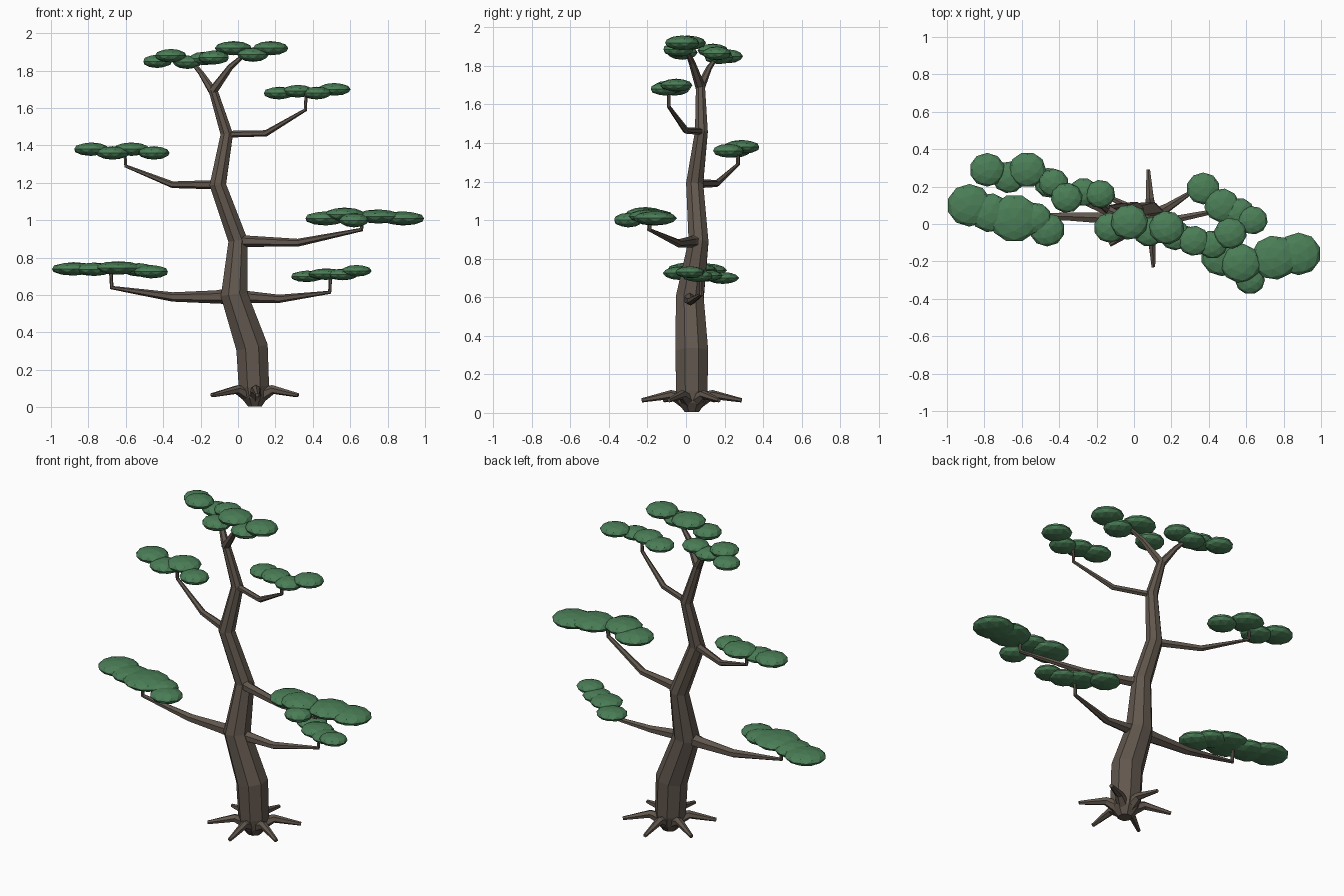
import bpy, bmesh, math
from mathutils import Vector, Matrix


def material(name, color):
    m = bpy.data.materials.new(name)
    m.diffuse_color = (*color, 1)
    return m


BARK = material("bark", (0.12, 0.095, 0.075))
LEAF = material("leaf", (0.07, 0.21, 0.095))


def finish(name, bm, mat):
    me = bpy.data.meshes.new(name)
    bmesh.ops.recalc_face_normals(bm, faces=bm.faces)
    bm.to_mesh(me)
    bm.free()
    me.materials.append(mat)
    ob = bpy.data.objects.new(name, me)
    bpy.context.collection.objects.link(ob)
    return ob


def tube(name, points, sides=8):
    """Tapered faceted limb through (x, y, z, radius) points."""
    bm = bmesh.new()
    pts = [Vector(p[:3]) for p in points]
    rings, prev = [], None
    for i, p in enumerate(pts):
        a = (p - pts[i - 1]).normalized() if i else Vector()
        b = (pts[i + 1] - p).normalized() if i < len(pts) - 1 else Vector()
        t = (a + b).normalized()
        if prev is None:
            ref = Vector((1, 0, 0)) if abs(t.x) < 0.7 else Vector((0, 1, 0))
            u = (ref - t * ref.dot(t)).normalized()
        else:
            u = (prev - t * prev.dot(t)).normalized()
        prev, v = u, t.cross(u)
        angles = [2 * math.pi * (k + 0.5) / sides for k in range(sides)]
        rings.append([bm.verts.new(p + points[i][3] * (u * math.cos(w) + v * math.sin(w)))
                      for w in angles])
    for r, s in zip(rings, rings[1:]):
        for k in range(sides):
            j = (k + 1) % sides
            bm.faces.new((r[k], r[j], s[j], s[k]))
    bm.faces.new(rings[0])
    bm.faces.new(rings[-1])
    return finish(name, bm, BARK)


def pad(name, blobs, thickness=0.036):
    """Cloud of flattened faceted blobs given as (x, y, z, radius)."""
    bm = bmesh.new()
    for i, (x, y, z, r) in enumerate(blobs):
        m = (Matrix.Translation((x, y, z)) @ Matrix.Diagonal((r, r * 0.95, thickness, 1))
             @ Matrix.Rotation(i * 1.1, 4, 'Z'))
        bmesh.ops.create_icosphere(bm, subdivisions=2, radius=1, matrix=m)
    return finish(name, bm, LEAF)


# Winding trunk
tube("trunk", [(0.09, 0.03, 0.005, 0.04), (0.09, 0.03, 0.05, 0.075), (0.085, 0.03, 0.11, 0.088),
               (0.075, 0.03, 0.32, 0.092), (-0.02, 0.02, 0.60, 0.078), (0.0, 0.065, 0.89, 0.056),
               (-0.108, 0.045, 1.19, 0.048), (-0.06, 0.08, 1.46, 0.036), (-0.135, 0.075, 1.70, 0.025)])

# Roots radiating from the base
for i in range(6):
    a = math.radians(33 + 60 * i)
    c, s = math.cos(a), math.sin(a)
    tube(f"root_{i + 1}", [(0.09 + c * d, 0.03 + s * d, z, r) for d, z, r in
                           ((0.03, 0.06, 0.04), (0.11, 0.095, 0.024), (0.26, 0.065, 0.011))], 6)

# Branches, each ending in a short upright stem
tube("lower_left_branch", [(-0.02, 0.02, 0.595, 0.045), (-0.12, 0.03, 0.59, 0.035), (-0.35, 0.04, 0.59, 0.025),
                           (-0.675, 0.04, 0.64, 0.012), (-0.68, 0.04, 0.73, 0.01)], 6)
tube("lower_right_branch", [(-0.02, 0.02, 0.60, 0.045), (0.05, 0.02, 0.59, 0.032), (0.22, 0.025, 0.58, 0.022),
                            (0.49, 0.08, 0.615, 0.011), (0.495, 0.08, 0.70, 0.009)], 6)
tube("middle_right_branch", [(0.0, 0.065, 0.89, 0.04), (0.05, 0.03, 0.888, 0.03), (0.32, -0.04, 0.88, 0.021),
                             (0.66, -0.19, 0.95, 0.012), (0.665, -0.19, 1.01, 0.01)], 6)
tube("middle_left_branch", [(-0.108, 0.05, 1.19, 0.025), (-0.35, 0.16, 1.19, 0.018),
                            (-0.6, 0.27, 1.29, 0.010), (-0.605, 0.27, 1.36, 0.009)], 6)
tube("upper_right_branch", [(-0.06, 0.08, 1.46, 0.018), (0.15, 0.0, 1.465, 0.017),
                            (0.36, -0.09, 1.59, 0.010), (0.365, -0.09, 1.69, 0.009)], 6)
tube("top_left_branch", [(-0.135, 0.075, 1.69, 0.024), (-0.20, 0.12, 1.79, 0.015),
                         (-0.26, 0.17, 1.86, 0.009)], 6)
tube("top_right_branch", [(-0.135, 0.075, 1.69, 0.026), (-0.04, 0.03, 1.82, 0.017),
                          (0.04, 0.0, 1.89, 0.010)], 6)

# Foliage pads
pad("lower_left_foliage", [(-0.88, 0.10, 0.74, 0.12), (-0.77, 0.06, 0.738, 0.11),
                           (-0.64, 0.03, 0.745, 0.135), (-0.53, 0.03, 0.735, 0.09), (-0.465, -0.03, 0.725, 0.095)])
pad("lower_right_foliage", [(0.37, 0.19, 0.70, 0.09), (0.47, 0.10, 0.712, 0.095),
                            (0.56, 0.06, 0.71, 0.085), (0.635, 0.02, 0.73, 0.08)], 0.031)
pad("middle_right_foliage", [(0.47, -0.17, 1.01, 0.115), (0.57, -0.21, 1.03, 0.11), (0.62, -0.30, 1.0, 0.08),
                             (0.75, -0.18, 1.02, 0.125), (0.88, -0.16, 1.01, 0.12)], 0.038)
pad("middle_left_foliage", [(-0.785, 0.29, 1.38, 0.095), (-0.67, 0.25, 1.36, 0.09),
                            (-0.57, 0.29, 1.38, 0.1), (-0.45, 0.22, 1.36, 0.085)])
pad("upper_right_foliage", [(0.22, -0.06, 1.68, 0.085), (0.32, -0.09, 1.69, 0.085),
                            (0.42, -0.11, 1.68, 0.08), (0.515, -0.05, 1.70, 0.088)], 0.034)
pad("top_left_foliage", [(-0.43, 0.22, 1.85, 0.08), (-0.36, 0.14, 1.88, 0.085),
                         (-0.27, 0.17, 1.845, 0.08), (-0.18, 0.16, 1.865, 0.08)])
pad("top_right_foliage", [(-0.13, -0.02, 1.87, 0.085), (-0.025, 0.01, 1.92, 0.1),
                          (0.08, -0.04, 1.885, 0.085), (0.175, -0.02, 1.92, 0.095)], 0.038)
